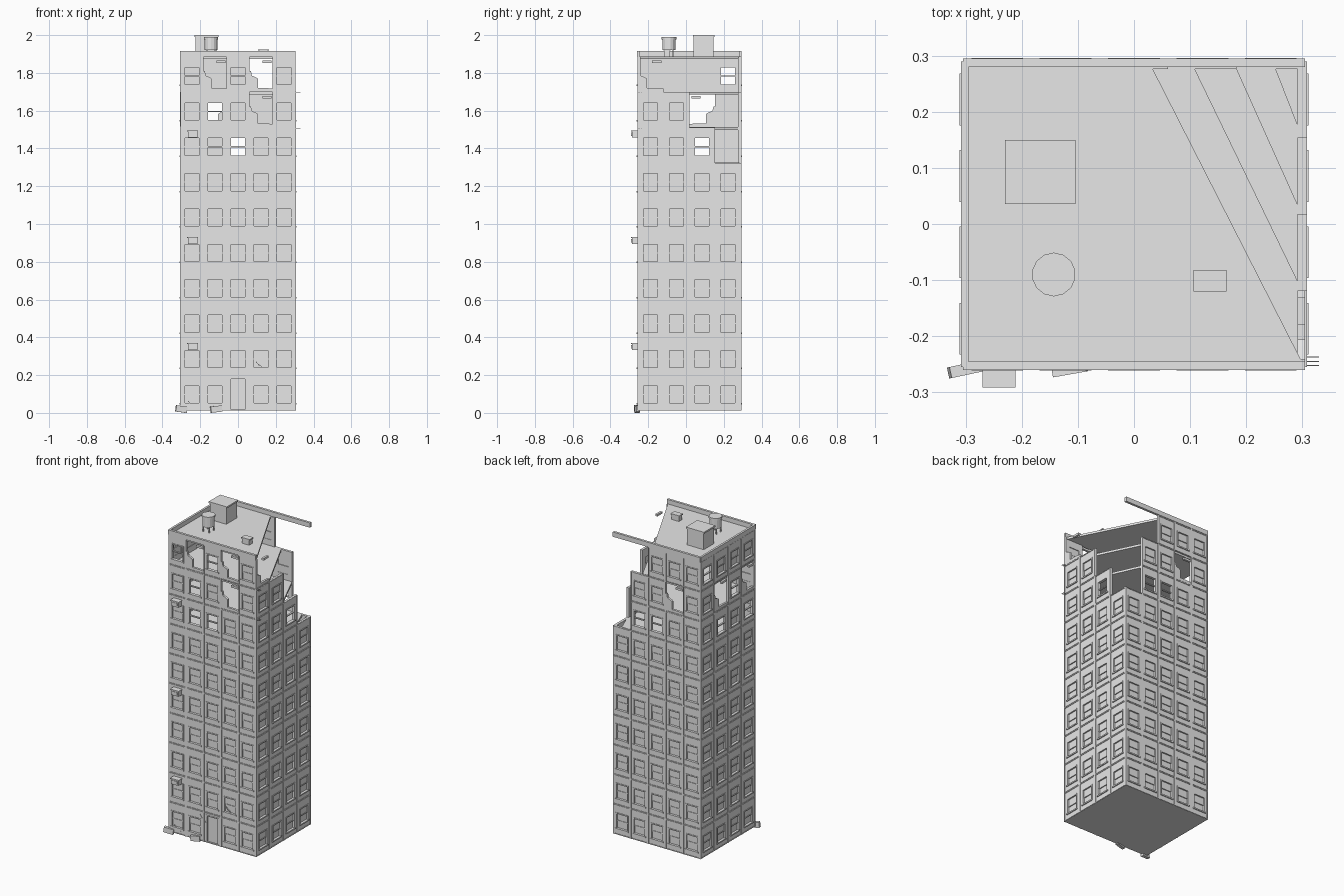
import bpy, bmesh
from math import radians
from mathutils import Matrix, Vector

cube = bpy.data.objects.get("Cube")
if cube:
    bpy.data.objects.remove(cube)

concrete = bpy.data.materials.new("concrete_grey")
concrete.use_nodes = True
GREY = (0.8, 0.8, 0.8, 1)
concrete.diffuse_color = GREY
concrete.node_tree.nodes["Principled BSDF"].inputs["Base Color"].default_value = GREY

BASE, STOREY, STOREYS = 0.012, 0.1873, 10
X, FRONT, BACK, THICK = 0.305, -0.255, 0.29, 0.014


def finish(name, bm):
    bmesh.ops.recalc_face_normals(bm, faces=bm.faces)
    mesh = bpy.data.meshes.new(name)
    bm.to_mesh(mesh)
    bm.free()
    mesh.materials.append(concrete)
    obj = bpy.data.objects.new(name, mesh)
    bpy.context.collection.objects.link(obj)
    return obj


def add_box(bm, lo, hi, matrix=Matrix()):
    lo, hi = Vector(lo), Vector(hi)
    size = Matrix.Diagonal((*(hi - lo), 1))
    bmesh.ops.create_cube(bm, size=1, matrix=matrix @ Matrix.Translation((lo + hi) / 2) @ size)


def add_prism(bm, points, a, b, place):
    """Extrude an outline from a to b; place(p, q, depth) gives the position."""
    rings = [[bm.verts.new(place(p, q, d)) for p, q in points] for d in (a, b)]
    bm.faces.new(rings[0])
    bm.faces.new(rings[1][::-1])
    for i in range(len(points)):
        j = (i + 1) % len(points)
        bm.faces.new((rings[0][i], rings[0][j], rings[1][j], rings[1][i]))


def box(name, lo, hi, matrix=Matrix()):
    bm = bmesh.new()
    add_box(bm, lo, hi, matrix)
    return finish(name, bm)


def wall(name, origin, along, inward, columns, width, missing, broken, opened, door=None):
    m = Matrix((along, inward, (0, 0, 1))).transposed().to_4x4()
    m.translation = origin
    bm = bmesh.new()
    half, low, high = 0.04, 0.038, 0.134

    def part(u0, u1, w0, w1, d0=0, d1=THICK):
        add_box(bm, (u0, d0, w0), (u1, d1, w1), m)

    for row in range(STOREYS):
        z = BASE + row * STOREY
        top = z + STOREY
        for col in range(columns):
            if (row, col) in missing:
                continue
            u0, u1 = col * width, (col + 1) * width
            mid = (u0 + u1) / 2
            if (row, col) in broken:
                # ragged remnant and a loose scrap under the slab above
                outline = [(0, 0), (1, 0), (1, .1), (.7, .12), (.36, .12), (.36, .38),
                           (.28, .42), (.1, .47), (.06, .6), (0, .6)]
                points = [(u0 + p * width, z + q * STOREY) for p, q in outline]
                add_prism(bm, points, 0, THICK, lambda p, q, d: m @ Vector((p, d, q)))
                part(mid + .008, mid + .056, top - .032, top - .019)
                part(u0, u1, z, z + .006, -.003)
                continue
            a, b = mid - half, mid + half
            s, t = z + low, z + high
            is_door = (row, col) == door
            if is_door:
                s, t = z + .006, z + .17
            # panel around the opening
            part(u0, a, z, top)
            part(b, u1, z, top)
            part(a, b, z, s)
            part(a, b, t, top)
            # floor bands and corner ribs
            part(u0, u1, top - .006, top - .001, -.003)
            part(u0, u1, z + .001, z + .005, -.003)
            part(u0, u0 + .006, z, top, -.003)
            part(u1 - .006, u1, z, top, -.003)
            # frame, sill and sash
            part(a - .004, a + .003, s, t, -.003)
            part(b - .003, b + .004, s, t, -.003)
            part(a - .004, b + .004, t - .003, t + .004, -.003)
            if is_door:
                part(a, b, s, t, .007, .012)
                continue
            part(a - .006, b + .006, s - .006, s + .002, -.006)
            half_z = (s + t) / 2
            part(a, b, half_z - .003, half_z + .003, .003)
            if (row, col) not in opened:
                part(a, b, half_z, t, .006, .009)
                part(a, b, s, half_z, .009, .012)
    return finish(name, bm)


# Four walls, with the upper back corner collapsed in steps
bay, side_bay = 2 * X / 5, (BACK - FRONT) / 4
wall("front_wall", (-X, FRONT, 0), (1, 0, 0), (0, 1, 0), 5, bay, set(),
     {(9, 1), (9, 3), (8, 3)}, {(9, 0), (9, 2), (8, 1), (7, 1), (7, 2)}, (0, 2))
wall("left_wall", (X, FRONT, 0), (0, 1, 0), (-1, 0, 0), 4, side_bay,
     {(r, c) for r in (7, 8, 9) for c in range(10 - r, 4)}, {(9, 0)}, {(7, 2)})
wall("back_wall", (X, BACK, 0), (-1, 0, 0), (0, -1, 0), 5, bay,
     {(7, 0), (8, 0), (9, 0), (9, 1)}, {(8, 3)}, {(7, 1), (7, 2)})
wall("right_wall", (-X, BACK, 0), (0, -1, 0), (1, 0, 0), 4, side_bay, set(),
     {(8, 1), (8, 3)}, {(9, 0), (8, 2), (7, 1), (7, 3)})

# Floor slabs; the upper ones are broken off along a diagonal
breaks = {7: (0.16, 0.25), 8: (0.02, 0.18), 9: (-0.115, 0.105), 10: (-0.243, 0.03)}
for level in range(STOREYS + 1):
    z = BASE + level * STOREY
    y_cut, x_cut = breaks.get(level, (0.28, 0.297))
    bm = bmesh.new()
    outline = [(-.3, -.25), (.298, -.25), (.298, y_cut), (x_cut, .283), (-.3, .283)]
    add_prism(bm, outline, max(z - .012, BASE), z + .002, lambda p, q, d: (p, q, d))
    finish("roof_slab" if level == STOREYS else "floor_slab", bm)

# Parapet on three sides
ROOF = BASE + STOREY * STOREYS
TOP = ROOF + .03
box("parapet_front", (-X, FRONT - .005, ROOF), (X, FRONT + .01, TOP))
box("parapet_back", (-X, BACK - .01, ROOF), (X, BACK + .005, TOP))
box("parapet_right", (-X - .003, FRONT, ROOF), (-X + .01, BACK, TOP))

# Stair house, water tank and vent on the roof
box("stair_house", (-.225, .04, ROOF), (-.11, .145, 1.992))
box("stair_house_lid", (-.23, .036, 1.99), (-.104, .15, 2.0))

bm = bmesh.new()
TANK = Vector((-.143, -.09, 0))
for radius, low, high in ((.035, 1.922, 1.98), (.039, 1.978, 1.99)):
    bmesh.ops.create_cone(bm, cap_ends=True, segments=14, radius1=radius, radius2=radius,
                          depth=high - low, matrix=Matrix.Translation(TANK + Vector((0, 0, (low + high) / 2))))
for sx in (-1, 1):
    for sy in (-1, 1):
        c = TANK + Vector((sx * .021, sy * .021, ROOF))
        add_box(bm, c - Vector((.003, .003, 0)), c + Vector((.003, .003, .04)))
finish("water_tank", bm)

bm = bmesh.new()
add_box(bm, (.11, -.117, ROOF), (.16, -.086, 1.918))
add_box(bm, (.106, -.12, 1.918), (.165, -.082, 1.925))
finish("roof_vent", bm)

# Air conditioners hung on the front
for row in (1, 4, 7):
    z = BASE + row * STOREY + .134
    bm = bmesh.new()
    add_box(bm, (-.266, -.287, z), (-.215, FRONT, z + .034))
    add_box(bm, (-.27, -.291, z + .032), (-.211, FRONT, z + .037))
    add_box(bm, (-.258, -.29, z + .008), (-.223, -.286, z + .026))
    finish("air_conditioner", bm)

# Rubble at the foot of the front wall
for x, y, turn, tilt in ((-.3, -.259, 12, 8), (-.115, -.258, 10, -6)):
    m = Matrix.Translation((x, y, .02)) @ Matrix.Rotation(radians(turn), 4, 'Z') @ Matrix.Rotation(radians(tilt), 4, 'Y')
    box("rubble_block", (-.03, -.01, -.0165), (.03, .01, .0165), m)

# Bent reinforcing rods at the broken edge
for level in (8, 9):
    z = BASE + level * STOREY
    for y in (-.252, -.245, -.237):
        box("reinforcing_rod", (.28, y - .001, z - .004), (.33, y + .001, z - .002))

# Cracks on the front wall
for x, z, drop in ((-.265, .06, -.03), (-.085, .175, -.05), (.095, .27, -.045)):
    bm = bmesh.new()
    path = [(0, 0), (.014, .4), (.024, .45), (.046, 1)]
    line = [(x + p, z + q * drop) for p, q in path]
    outline = line + [(p, q + .004) for p, q in line[::-1]]
    add_prism(bm, outline, FRONT - .002, FRONT + .004, lambda p, q, d: (p, d, q))
    finish("wall_crack", bm)
